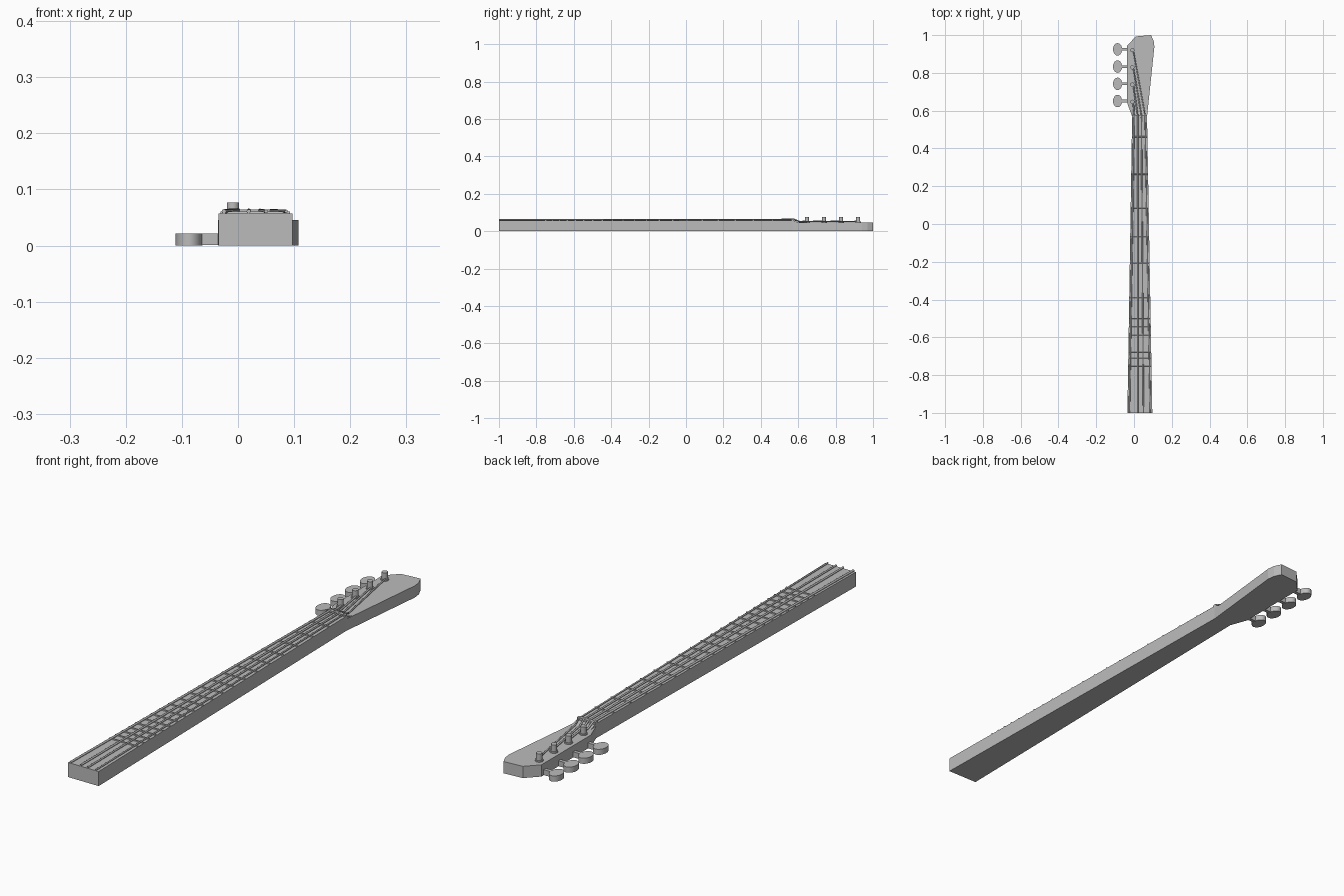
import bpy, bmesh, math
from mathutils import Vector

cube = bpy.data.objects.get("Cube")
if cube:
    bpy.data.objects.remove(cube, do_unlink=True)

grey = bpy.data.materials.new("plain_grey")
grey.use_nodes = True
grey.diffuse_color = (0.5, 0.5, 0.5, 1)
grey.node_tree.nodes["Principled BSDF"].inputs["Base Color"].default_value = (0.5, 0.5, 0.5, 1)

NUT_Y, END_Y = 0.57, -1.0
FACE_Z, HEAD_Z = 0.057, 0.046


def lerp(a, b, t):
    return a + (b - a) * t


def along(y):
    """0 at the body end of the neck, 1 at the nut."""
    return (y - END_Y) / (NUT_Y - END_Y)


def left_edge(y):
    return lerp(-0.035, -0.01, along(y))


def right_edge(y):
    return lerp(0.097, 0.069, along(y))


def finish(name, bm):
    bmesh.ops.recalc_face_normals(bm, faces=bm.faces)
    mesh = bpy.data.meshes.new(name)
    bm.to_mesh(mesh)
    bm.free()
    obj = bpy.data.objects.new(name, mesh)
    bpy.context.collection.objects.link(obj)
    mesh.materials.append(grey)
    return obj


def prism(name, outline, z0, z1):
    bm = bmesh.new()
    face = bm.faces.new([bm.verts.new((x, y, z0)) for x, y in outline])
    top = bmesh.ops.extrude_face_region(bm, geom=[face])["geom"]
    verts = [v for v in top if isinstance(v, bmesh.types.BMVert)]
    bmesh.ops.translate(bm, verts=verts, vec=(0, 0, z1 - z0))
    return finish(name, bm)


def disc(name, x, y, z0, z1, rx, ry, sides=20):
    angles = [math.tau * i / sides for i in range(sides)]
    obj = prism(name, [(x + rx * math.cos(a), y + ry * math.sin(a)) for a in angles], z0, z1)
    bpy.ops.object.select_all(action='DESELECT')
    obj.select_set(True)
    bpy.context.view_layer.objects.active = obj
    bpy.ops.object.shade_smooth_by_angle(angle=math.radians(35))
    return obj


def bar(name, y, half, z0, z1, bevel=0.0):
    """Strip lying across the fingerboard, optionally with a narrower crown."""
    bm = bmesh.new()
    section = [(-half, z0), (half, z0), (half - bevel, z1), (bevel - half, z1)]
    ends = [[bm.verts.new((edge(y + dy), y + dy, z)) for dy, z in section]
            for edge in (left_edge, right_edge)]
    for ring in ends:
        bm.faces.new(ring)
    for i in range(4):
        j = (i + 1) % 4
        bm.faces.new((ends[0][i], ends[0][j], ends[1][j], ends[1][i]))
    return finish(name, bm)


# Neck
prism("neck", [(left_edge(END_Y), END_Y), (right_edge(END_Y), END_Y),
               (right_edge(NUT_Y), NUT_Y), (left_edge(NUT_Y), NUT_Y)], 0, FACE_Z)

# Headstock
prism("headstock", [(-0.01, NUT_Y), (0.069, NUT_Y), (0.108, 0.94), (0.104, 0.97), (0.09, 1.0),
                    (0.01, 0.993), (-0.036, 0.945), (-0.036, 0.64)], 0, HEAD_Z)

# Sloped step between fingerboard and headstock
bm = bmesh.new()
for x in (-0.01, 0.069):
    for dy, z in ((0, HEAD_Z - 0.004), (0.035, HEAD_Z - 0.004), (0.035, HEAD_Z), (0, FACE_Z)):
        bm.verts.new((x, NUT_Y + dy, z))
bmesh.ops.convex_hull(bm, input=bm.verts)
finish("headstock_step", bm)

# Nut and frets
bar("nut", NUT_Y, 0.007, FACE_Z - 0.004, 0.064)
scale = (NUT_Y + 0.75) / (1 - 2 ** (-20 / 12))
for n in range(1, 21):
    y = NUT_Y - scale * (1 - 2 ** (-n / 12))
    bar(f"fret_{n}", y, 0.004, FACE_Z - 0.002, 0.0605, 0.0015)

# Tuners: post, collar, shaft and oval key
for i in range(4):
    y = 0.647 + 0.0912 * i
    disc(f"tuner_collar_{i + 1}", -0.009, y, HEAD_Z - 0.002, HEAD_Z + 0.005, 0.015, 0.015)
    disc(f"tuner_post_{i + 1}", -0.009, y, HEAD_Z - 0.002, 0.077, 0.011, 0.011)
    disc(f"tuner_key_{i + 1}", -0.087, y + 0.004, 0, 0.022, 0.024, 0.033)
    prism(f"tuner_shaft_{i + 1}", [(-0.07, y - 0.003), (-0.03, y - 0.003),
                                   (-0.03, y + 0.011), (-0.07, y + 0.011)], 0.001, 0.022)

# Strings, from the body end over the nut to each post
body_x = (-0.025, 0.019, 0.05, 0.086)
for i, x in enumerate(body_x):
    nut_x = 0.0 + 0.0195 * i
    post_y = 0.647 + 0.0912 * i
    start = Vector((nut_x, NUT_Y + 0.008, 0.0625))
    post = Vector((-0.004, post_y, 0.053))
    bend = start.lerp(post, 0.03 / (post_y - start.y))
    bend.z = 0.051
    path = [Vector((x, END_Y, 0.061)), start, bend, post]
    curve = bpy.data.curves.new(f"string_{i + 1}", 'CURVE')
    curve.dimensions = '3D'
    curve.bevel_depth = 0.0042 - 0.0004 * i
    curve.bevel_resolution = 2
    curve.use_fill_caps = True
    spline = curve.splines.new('POLY')
    spline.points.add(len(path) - 1)
    for point, co in zip(spline.points, path):
        point.co = (*co, 1)
    curve.materials.append(grey)
    bpy.context.collection.objects.link(bpy.data.objects.new(f"string_{i + 1}", curve))
